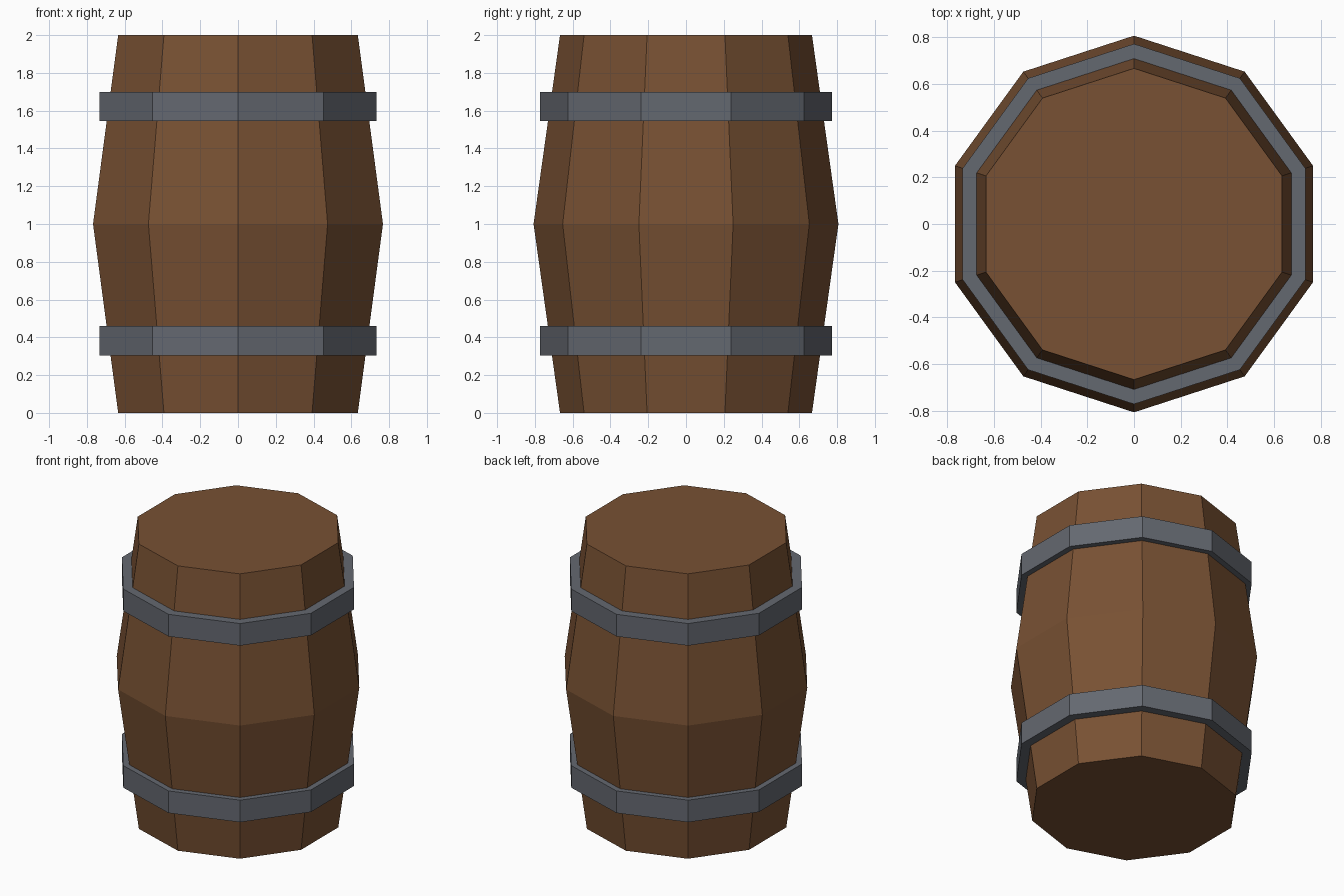
import bpy
import bmesh
from math import cos, sin, pi

SIDES = 10

cube = bpy.data.objects.get("Cube")
if cube:
    bpy.data.objects.remove(cube, do_unlink=True)


def make_material(name, rgb):
    mat = bpy.data.materials.new(name)
    mat.use_nodes = True
    color = (*rgb, 1.0)
    mat.diffuse_color = color
    mat.node_tree.nodes["Principled BSDF"].inputs["Base Color"].default_value = color
    return mat


def lathe(name, profile, mat, closed=False):
    """Revolve (radius, z) points into a faceted solid with corners on the y axis."""
    bm = bmesh.new()
    rings = []
    for radius, z in profile:
        angles = [-pi / 2 + 2 * pi * i / SIDES for i in range(SIDES)]
        rings.append([bm.verts.new((radius * cos(a), radius * sin(a), z)) for a in angles])
    pairs = list(zip(rings, rings[1:]))
    if closed:
        pairs.append((rings[-1], rings[0]))
    else:
        bm.faces.new(rings[0][::-1])
        bm.faces.new(rings[-1])
    for low, high in pairs:
        for i in range(SIDES):
            j = (i + 1) % SIDES
            bm.faces.new((low[i], low[j], high[j], high[i]))
    bmesh.ops.recalc_face_normals(bm, faces=bm.faces)
    mesh = bpy.data.meshes.new(name)
    bm.to_mesh(mesh)
    bm.free()
    mesh.materials.append(mat)
    obj = bpy.data.objects.new(name, mesh)
    bpy.context.collection.objects.link(obj)
    return obj


wood = make_material("brown wood", (0.188, 0.082, 0.033))
metal = make_material("grey metal", (0.127, 0.138, 0.162))

# Bulging wooden body with flat lids
lathe("barrel_body", [(0.667, 0), (0.807, 1), (0.667, 2)], wood)

# Metal hoops, with their inner walls sunk into the wood
for name, bottom, top in (("lower_hoop", 0.305, 0.46), ("upper_hoop", 1.545, 1.70)):
    outer, inner = 0.772, 0.69
    lathe(name, [(outer, bottom), (outer, top), (inner, top), (inner, bottom)],
          metal, closed=True)
